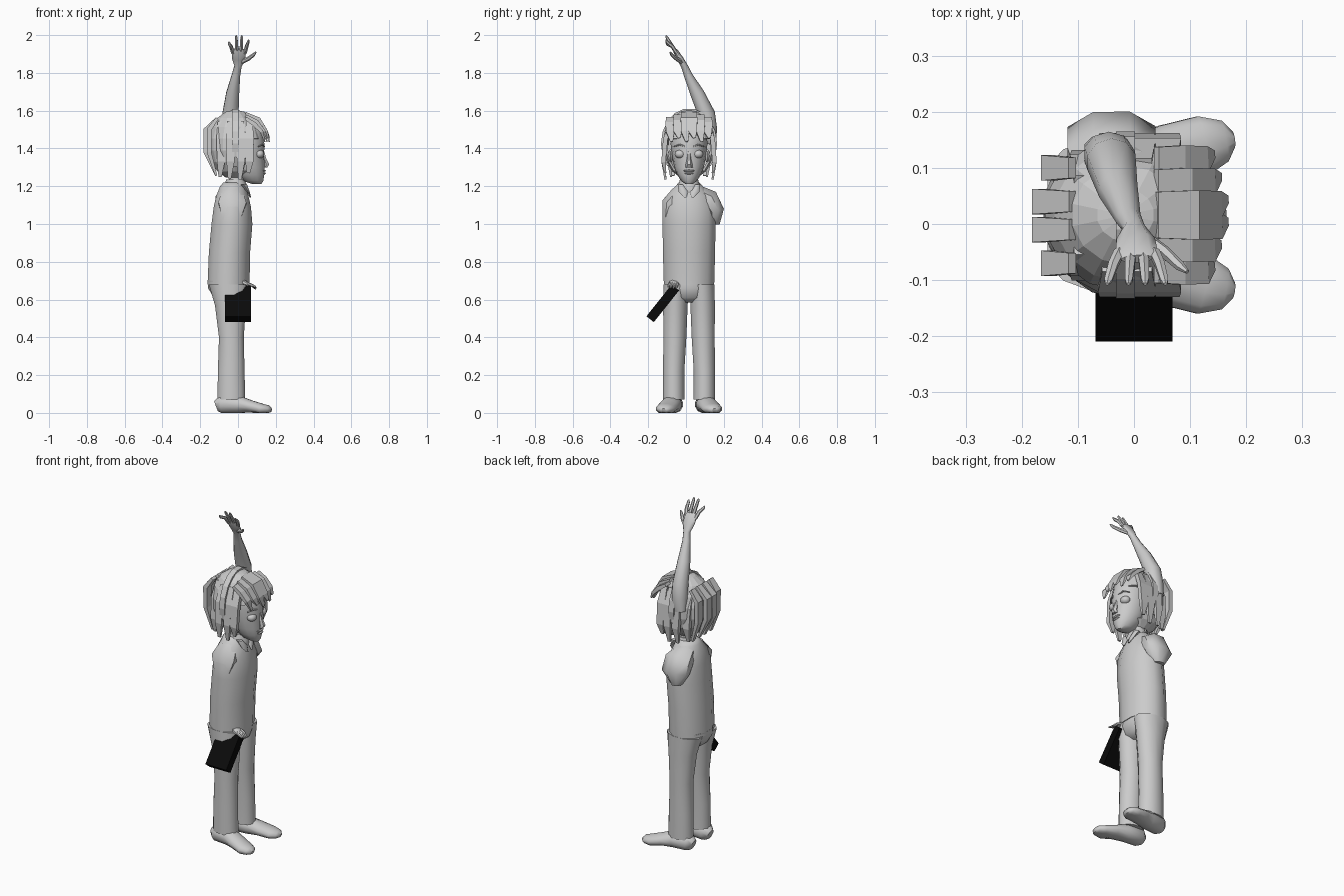
import bpy, bmesh, math
from mathutils import Vector, Matrix

if "Cube" in bpy.data.objects:
    bpy.data.objects.remove(bpy.data.objects["Cube"])

MID = 0.016  # the body's mirror line in y


def material(name, rgb):
    m = bpy.data.materials.new(name)
    m.use_nodes = True
    m.diffuse_color = (*rgb, 1)
    m.node_tree.nodes["Principled BSDF"].inputs["Base Color"].default_value = (*rgb, 1)
    return m


GREY = material("light grey", (0.6, 0.6, 0.6))
BLACK = material("black", (0.003, 0.003, 0.003))


def finish(name, bm, mat=GREY, angle=None):
    bmesh.ops.recalc_face_normals(bm, faces=bm.faces)
    me = bpy.data.meshes.new(name)
    bm.to_mesh(me)
    bm.free()
    ob = bpy.data.objects.new(name, me)
    bpy.context.collection.objects.link(ob)
    me.materials.append(mat)
    if angle:
        bpy.ops.object.select_all(action='DESELECT')
        ob.select_set(True)
        bpy.context.view_layer.objects.active = ob
        bpy.ops.object.shade_smooth_by_angle(angle=math.radians(angle))
    return ob


def tube(name, rows, n=12, ref=(1, 0, 0), level=False, floor=None, angle=50):
    """Skin elliptical rings (x, y, z, radius along ref, other radius)."""
    bm = bmesh.new()
    rings = []
    for i, (x, y, z, ra, rb) in enumerate(rows):
        a, b = rows[max(i - 1, 0)], rows[min(i + 1, len(rows) - 1)]
        t = Vector((0, 0, 1)) if level else (Vector(b[:3]) - Vector(a[:3])).normalized()
        u = Vector(ref)
        u = (u - t * u.dot(t)).normalized()
        v = t.cross(u)
        ring = []
        for k in range(n):
            q = math.tau * (k + 0.5) / n
            p = Vector((x, y, z)) + u * ra * math.cos(q) + v * rb * math.sin(q)
            if floor is not None:
                p.z = max(p.z, floor)
            ring.append(bm.verts.new(p))
        rings.append(ring)
    for r, s in zip(rings, rings[1:]):
        for k in range(n):
            bm.faces.new((r[k], r[(k + 1) % n], s[(k + 1) % n], s[k]))
    bm.faces.new(rings[0])
    bm.faces.new(rings[-1])
    return finish(name, bm, angle=angle)


def ellipsoid(name, loc, size, seg=12, rings=8, angle=60):
    bm = bmesh.new()
    bmesh.ops.create_uvsphere(bm, u_segments=seg, v_segments=rings, radius=1)
    bmesh.ops.transform(bm, matrix=Matrix.LocRotScale(Vector(loc), None, Vector(size)), verts=bm.verts)
    return finish(name, bm, angle=angle)


# Shirt, with its collar and the raised sleeve
tube("shirt", [(-.05, MID, .68, .115, .138), (-.045, MID, .85, .113, .143),
               (-.032, MID, 1.0, .112, .145), (-.03, MID, 1.09, .102, .145),
               (-.03, MID, 1.15, .088, .122), (-.027, MID, 1.2, .07, .075),
               (-.024, MID, 1.22, .055, .055)], level=True)
tube("raised_sleeve", [(-.04, .06, 1.16, .06, .05), (-.04, .12, 1.13, .085, .06),
                       (-.04, .155, 1.07, .085, .05), (-.045, .15, 1.0, .035, .03)], n=8)
tube("low_shoulder", [(-.03, -.04, 1.16, .06, .045), (-.03, -.085, 1.11, .08, .045),
                      (-.035, -.1, 1.02, .05, .025)], n=8)
tube("collar", [(-.015, MID, 1.17, .07, .065), (-.01, MID, 1.2, .062, .06),
                (-.015, MID, 1.235, .05, .05)], level=True, angle=30)
for s in (-1, 1):
    tube("collar_flap", [(.03, MID + s * .045, 1.21, .02, .015),
                         (.055, MID + s * .03, 1.17, .008, .025),
                         (.066, MID + s * .02, 1.14, .004, .006)], n=6, level=True)

# Trousers and shoes
tube("hips", [(-.053, MID, .7, .112, .136), (-.05, MID, .66, .112, .137),
              (-.043, MID, .61, .088, .115), (-.04, MID, .585, .05, .06)], level=True)
for s, side in ((1, "left"), (-1, "right")):
    tube(side + "_leg", [(x, MID + s * y, z, rx, ry) for x, y, z, rx, ry in (
        (-.05, .068, .68, .108, .069), (-.04, .072, .57, .085, .067), (-.035, .075, .4, .068, .063),
        (-.036, .081, .22, .073, .058), (-.035, .081, .07, .076, .059))], level=True)
    tube(side + "_shoe", [(x, MID + s * y, z, ry, rz) for x, y, z, ry, rz in (
        (-.116, .08, .035, .025, .03), (-.09, .081, .045, .05, .05), (0, .09, .045, .052, .05),
        (.06, .108, .035, .055, .035), (.125, .125, .02, .054, .03), (.162, .132, .018, .038, .022),
        (.177, .134, .013, .015, .01))], ref=(0, 1, 0), floor=0)

# Raised forearm and open hand
tube("raised_forearm", [(-.055, .135, 1.43, .035, .025), (-.045, .125, 1.5, .046, .04),
                        (-.04, .11, 1.58, .045, .045), (-.028, .06, 1.69, .036, .037),
                        (-.01, .01, 1.79, .023, .022), (0, -.008, 1.835, .02, .018),
                        (.003, -.03, 1.875, .036, .016), (.005, -.055, 1.915, .04, .013),
                        (.006, -.062, 1.925, .03, .008)], n=10)
for root, tip, z in ((-.026, -.048, 1.965), (-.005, -.01, 1.998), (.016, .02, 1.998), (.036, .056, 1.975)):
    tube("raised_finger", [(root, -.05, 1.905, .011, .01),
                           ((root + tip) / 2, -.072, 1.94, .01, .01),
                           (tip * .9 + root * .1, -.1, z - .012, .008, .008),
                           (tip, -.107, z, .004, .003)], n=6)
tube("raised_thumb", [(.02, -.025, 1.86, .012, .014), (.055, -.05, 1.875, .011, .011),
                      (.082, -.075, 1.895, .009, .009), (.095, -.085, 1.91, .004, .004)],
     n=6, ref=(0, 1, 0))

# Carried case and the hand gripping its top edge
bm = bmesh.new()
bmesh.ops.create_cube(bm, size=1)
bmesh.ops.transform(bm, verts=bm.verts, matrix=Matrix.LocRotScale(
    Vector((0, -.123, .58)), Matrix.Rotation(math.radians(-38.5), 3, 'X'), Vector((.138, .05, .215))))
finish("carried_case", bm, BLACK)
tube("gripping_palm", [(0, -.06, .7, .02, .02), (.03, -.06, .69, .03, .016),
                       (.06, -.07, .675, .026, .012)], n=8, ref=(0, 1, 0))
for k in range(4):
    y = -.045 - k * .014
    tube("gripping_finger", [(.05, y, .685, .008, .008), (.075, y - .004, .675, .008, .008),
                             (.095, y - .008, .655 + k * .004, .004, .004)], n=6, ref=(0, 1, 0))

# Head, neck and facial features
tube("neck", [(-.025, MID, 1.15, .048, .048), (-.012, MID, 1.22, .042, .045),
              (.015, MID, 1.3, .05, .05)], level=True)
tube("head", [(.1, MID, 1.212, .025, .02), (.08, MID, 1.228, .055, .042), (.065, MID, 1.26, .076, .062),
              (.052, MID, 1.3, .092, .078), (.04, MID, 1.36, .1, .09), (.035, MID, 1.42, .108, .097),
              (.025, MID, 1.5, .105, .095), (.015, MID, 1.57, .06, .055)], n=14, level=True)
tube("nose", [(.145, MID, 1.3, .012, .02), (.15, MID, 1.315, .017, .018),
              (.138, MID, 1.35, .012, .01), (.132, MID, 1.385, .008, .008)], n=6, level=True)
for z, w in ((1.282, .03), (1.268, .024)):
    ellipsoid("lip", (.135, MID, z), (.013, w, .006), 10, 6)
for s in (-1, 1):
    ellipsoid("eye", (.113, MID + s * .047, 1.37), (.026, .029, .023))
    tube("eyebrow", [(.137, MID + s * .02, 1.41, .006, .004), (.13, MID + s * .05, 1.42, .006, .005),
                     (.108, MID + s * .08, 1.41, .004, .003)], n=5)
    ellipsoid("ear", (.03, MID + s * .097, 1.36), (.025, .014, .035), 8, 6)

# Hair shell, open over the face and below the nape
bm = bmesh.new()
bmesh.ops.create_uvsphere(bm, u_segments=14, v_segments=9, radius=1)
bmesh.ops.transform(bm, verts=bm.verts, matrix=Matrix.LocRotScale(
    Vector((-.015, MID, 1.42)), None, Vector((.15, .138, .185))))
gone = [f for f in bm.faces if f.calc_center_median().z < 1.26
        or (f.calc_center_median().x > .04 and f.calc_center_median().z < 1.46)]
bmesh.ops.delete(bm, geom=gone, context='FACES')
shell = finish("hair_shell", bm)
solid = shell.modifiers.new("thickness", 'SOLIDIFY')
solid.thickness = .012


def lock(name, rows, ref=(0, 1, 0)):
    tube(name, rows, n=4, ref=ref, angle=None)


# Fringe, side locks and back flicks
for k in range(6):
    y = MID + (k - 2.5) * .04
    back = abs(k - 2.5) * .012
    lock("fringe_lock", [(.04, y, 1.59 - back, .03, .012), (.115 - back, y, 1.56 - back, .034, .016),
                         (.155 - back, y, 1.49, .032, .013),
                         (.172 - back, y + .008, 1.435 + .02 * (k % 2), .01, .004)])
for s in (-1, 1):
    for x, low in ((.06, 1.27), (.015, 1.235), (-.04, 1.24), (-.09, 1.25)):
        out = .125 if x > -.08 else .095
        lock("side_lock", [(x, MID + s * (out - .035), 1.54, .024, .016),
                           (x, MID + s * out, 1.45, .034, .018),
                           (x, MID + s * (out + .01), 1.33, .03, .016),
                           (x - .005, MID + s * out, low, .012, .007)], ref=(1, 0, 0))
for y in (-.07, -.01, .04, .1):
    far = .182 if abs(y - MID) < .03 else .165
    lock("back_lock", [(-.11, y, 1.56, .026, .012), (-far + .012, y, 1.5, .032, .018),
                       (-far + .012, y, 1.38, .03, .017), (-.115, y, 1.255, .014, .008)])

# Raised band of hair arching over the crown
arch = [math.radians(a) for a in range(-40, 221, 20)]
tube("crown_band", [(-.015, MID + .143 * math.cos(a), 1.425 + .182 * math.sin(a), .024, .008)
                    for a in arch], n=4, angle=None)
